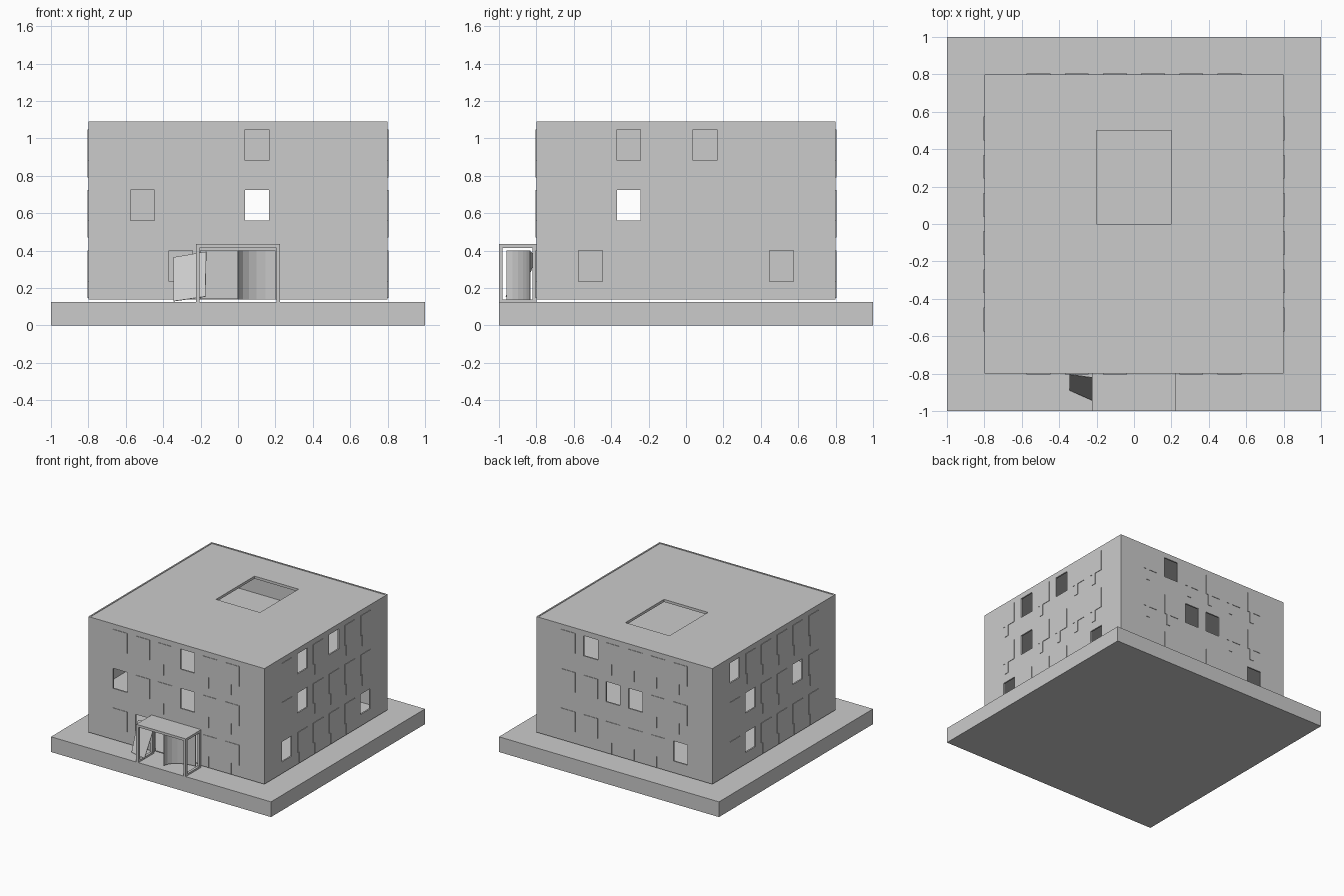
import bpy, bmesh, math
from mathutils import Matrix, Vector

cube = bpy.data.objects.get("Cube")
if cube:
    bpy.data.objects.remove(cube, do_unlink=True)

grey = bpy.data.materials.new("plain_grey")
grey.use_nodes = True
GREY = (0.6, 0.6, 0.6, 1)
grey.diffuse_color = GREY
grey.node_tree.nodes["Principled BSDF"].inputs["Base Color"].default_value = GREY


def finish(name, bm):
    bmesh.ops.recalc_face_normals(bm, faces=bm.faces)
    mesh = bpy.data.meshes.new(name)
    bm.to_mesh(mesh)
    bm.free()
    mesh.materials.append(grey)
    ob = bpy.data.objects.new(name, mesh)
    bpy.context.collection.objects.link(ob)
    return ob


def add_box(bm, x, y, z):
    """Box from (low, high) ranges on each axis."""
    size = [r[1] - r[0] for r in (x, y, z)]
    mid = [(r[0] + r[1]) / 2 for r in (x, y, z)]
    bmesh.ops.create_cube(bm, size=1, matrix=Matrix.Translation(mid) @ Matrix.Diagonal((*size, 1)))


def boxes(name, ranges):
    bm = bmesh.new()
    for r in ranges:
        add_box(bm, *r)
    return finish(name, bm)


def cut(ob, cutter):
    mod = ob.modifiers.new("opening", 'BOOLEAN')
    mod.operation = 'DIFFERENCE'
    mod.solver = 'EXACT'
    mod.object = cutter
    cutter.hide_render = True
    cutter.hide_viewport = True


HALF, FLOOR, TOP = 0.8, 0.14, 1.09
WALL = 0.012

# Ground slab
boxes("ground_slab", [((-1, 1), (-1, 1), (0, 0.125))])

# Storey floors
edge = HALF - WALL
for i, z in enumerate((FLOOR, 0.455, 0.78)):
    boxes(f"floor_{i + 1}", [((-edge, edge), (-edge, edge), (z, z + 0.005))])

# Roof as four strips around the skylight, set just under the wall tops
roof_z = (TOP - 0.025, TOP - 0.004)
boxes("roof", [((-edge, -0.2), (-edge, edge), roof_z), ((0.2, edge), (-edge, edge), roof_z),
               ((-0.2, 0.2), (-edge, 0), roof_z), ((-0.2, 0.2), (0.5, edge), roof_z)])

# Walls: open window columns per storey, bottom to top
columns = [-0.51 + 0.204 * i for i in range(6)]
rows = [0.236, 0.56, 0.882]
W, H = 0.064, 0.165
open_windows = {
    "front": ((1,), (0, 3), (3,)),
    "right_side": ((0, 5), (1,), (1, 3)),
    "back": ((5,), (2, 3), (1,)),
    "left_side": ((1,), (1, 4), (0,)),
}
for turn, (side, storeys) in enumerate(open_windows.items()):
    holes, plates = [], []
    for z, opened in zip(rows, storeys):
        for i, u in enumerate(columns):
            if i in opened:
                holes.append(((u - W, u + W), (-0.9, -0.7), (z, z + H)))
            elif not (side == "front" and z < 0.3 and i in (2, 3)):
                plates.append(((u - W, u + W), (-HALF - 0.004, -HALF), (z, z + H)))
                plates.append(((u - 0.045, u - 0.01), (-HALF - 0.004, -HALF), (z - 0.09, z)))
    if side == "front":
        holes.append(((-0.2, 0.2), (-0.9, -0.7), (FLOOR - 0.1, 0.4)))
    span = HALF if turn % 2 == 0 else edge
    wall = boxes(side + "_wall", [((-span, span), (-HALF, -edge), (FLOOR, TOP))])
    cutter = boxes(side + "_window_cutter", holes)
    panels = boxes(side + "_blind_windows", plates)
    for ob in (wall, cutter, panels):
        ob.rotation_euler.z = turn * math.pi / 2
    cut(wall, cutter)

# Porch: flat canopy on open side frames
boxes("porch_canopy", [((-0.225, 0.225), (-1, -0.8), (0.415, 0.435))])
frames = []
for s in (-1, 1):
    x = tuple(sorted((s * 0.205, s * 0.225)))
    frames += [(x, (-1, -0.98), (0.125, 0.415)), (x, (-0.82, -0.8), (0.125, 0.415)),
               (x, (-0.98, -0.82), (0.125, 0.14))]
boxes("porch_frames", frames)


def sheet(name, bottom, top, thickness=0.004):
    """Thin sheet between two edges with the same number of points."""
    bm = bmesh.new()
    low = [bm.verts.new(p) for p in bottom]
    high = [bm.verts.new(p) for p in top]
    for i in range(len(low) - 1):
        bm.faces.new((low[i], low[i + 1], high[i + 1], high[i]))
    ob = finish(name, bm)
    ob.modifiers.new("thickness", 'SOLIDIFY').thickness = thickness
    return ob


# Bent door leaf standing ajar
arc = [(0.2 - 0.2 * math.cos(t), -0.96 + 0.125 * math.sin(t))
       for t in (i * math.pi / 12 for i in range(7))]
sheet("bent_door", [(x, y, FLOOR) for x, y in arc], [(x, y, 0.4) for x, y in arc])

# Loose door leaf leaning on the wall
sheet("leaning_door", [(-0.345, -0.89, 0.13), (-0.175, -0.965, 0.155)],
      [(-0.345, -0.805, 0.365), (-0.17, -0.83, 0.395)])
